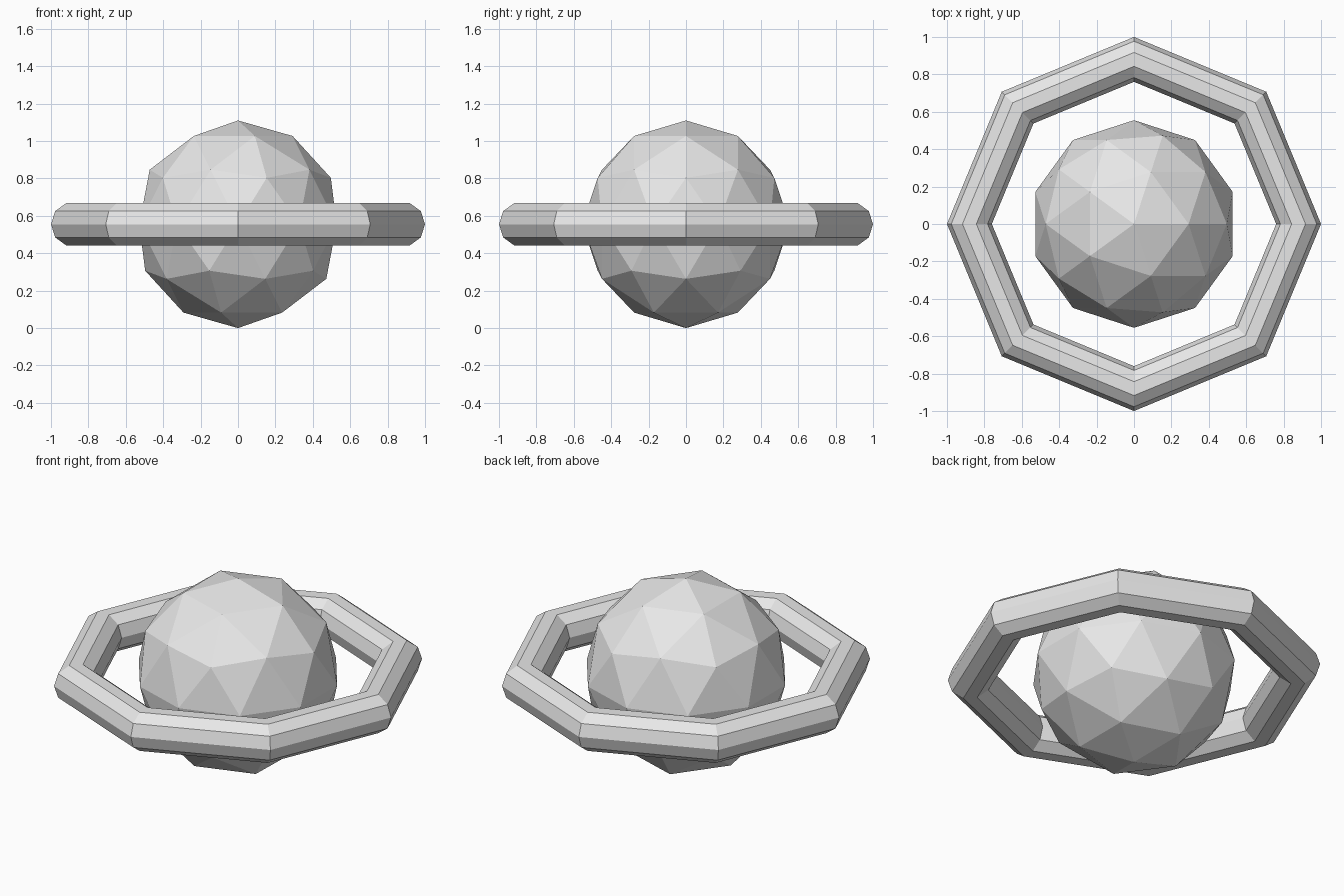
import bpy

cube = bpy.data.objects.get("Cube")
if cube:
    bpy.data.objects.remove(cube, do_unlink=True)

RADIUS = 0.555  # the globe rests on the ground, the ring circles its equator


def make_material(name, colour):
    mat = bpy.data.materials.new(name)
    mat.use_nodes = True
    mat.diffuse_color = colour
    mat.node_tree.nodes["Principled BSDF"].inputs["Base Color"].default_value = colour
    return mat


def finish(name, mat):
    obj = bpy.context.object
    obj.name = name
    obj.data.materials.append(mat)
    bpy.ops.object.shade_flat()


grey = make_material("light grey", (0.8, 0.8, 0.8, 1))

# Faceted globe
bpy.ops.mesh.primitive_ico_sphere_add(subdivisions=2, radius=RADIUS, location=(0, 0, RADIUS))
finish("planet", grey)

# Eight-sided ring with a ten-sided tube
bpy.ops.mesh.primitive_torus_add(major_segments=8, minor_segments=10, major_radius=0.88,
                                 minor_radius=0.12, location=(0, 0, RADIUS))
finish("ring", grey)
